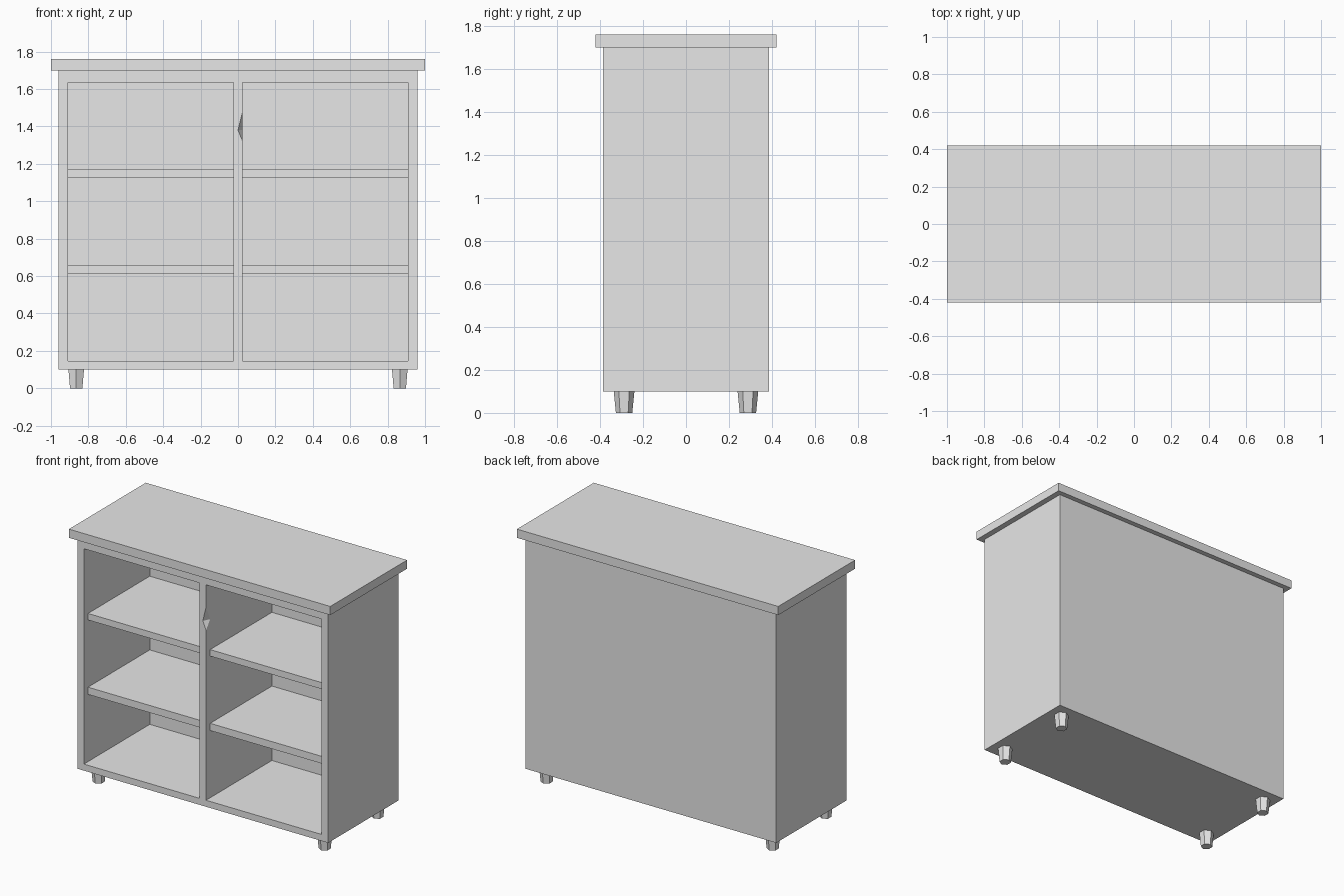
import bpy
import bmesh
from mathutils import Matrix, Vector

default = bpy.data.objects.get("Cube")
if default:
    bpy.data.objects.remove(default, do_unlink=True)

# One plain grey for everything
grey = bpy.data.materials.new("plain_grey")
grey.use_nodes = True
grey.diffuse_color = (0.8, 0.8, 0.8, 1)
grey.node_tree.nodes["Principled BSDF"].inputs["Base Color"].default_value = (0.8, 0.8, 0.8, 1)

# Main dimensions
BODY_X, BODY_Y = 0.96, 0.385
BODY_LOW, BODY_HIGH = 0.10, 1.70
OPEN_X, OPEN_LOW, OPEN_HIGH = 0.91, 0.145, 1.635
BACK_Y = 0.335
DIV_X = 0.025


def finish(bm, name):
    bmesh.ops.recalc_face_normals(bm, faces=bm.faces)
    mesh = bpy.data.meshes.new(name)
    bm.to_mesh(mesh)
    bm.free()
    mesh.materials.append(grey)
    obj = bpy.data.objects.new(name, mesh)
    bpy.context.collection.objects.link(obj)
    return obj


def box_mesh(low, high):
    low, high = Vector(low), Vector(high)
    bm = bmesh.new()
    matrix = Matrix.Translation((low + high) / 2) @ Matrix.Diagonal((*(high - low), 1))
    bmesh.ops.create_cube(bm, size=1, matrix=matrix)
    return bm


# Carcass: solid box with the front inset and pushed in to the back panel
bm = box_mesh((-BODY_X, -BODY_Y, BODY_LOW), (BODY_X, BODY_Y, BODY_HIGH))
bm.normal_update()
front = min(bm.faces, key=lambda f: f.calc_center_median().y)
bmesh.ops.inset_individual(bm, faces=[front], thickness=0.05)
middle = (BODY_LOW + BODY_HIGH) / 2
for v in front.verts:
    v.co.x = OPEN_X if v.co.x > 0 else -OPEN_X
    v.co.z = OPEN_HIGH if v.co.z > middle else OPEN_LOW
pushed = bmesh.ops.extrude_discrete_faces(bm, faces=[front])["faces"][0]
for v in pushed.verts:
    v.co.y = BACK_Y
finish(bm, "carcass")

# Overhanging top
finish(box_mesh((-1, -0.42, BODY_HIGH), (1, 0.42, 1.76)), "top_board")

# Shelves, set back a little from the front
for level, (low, high) in (("lower", (0.61, 0.66)), ("upper", (1.125, 1.17))):
    for side, x0, x1 in (("right", -OPEN_X, -DIV_X), ("left", DIV_X, OPEN_X)):
        finish(box_mesh((x0, -0.34, low), (x1, BACK_Y, high)), f"{level}_shelf_{side}")

# Divider with a small three-sided notch in its front edge
bm = bmesh.new()
y = -BODY_Y
fl, fr, tr, tl = [bm.verts.new((x, y, z)) for x, z in (
    (-DIV_X, OPEN_LOW), (DIV_X, OPEN_LOW), (DIV_X, OPEN_HIGH), (-DIV_X, OPEN_HIGH))]
bl, br, cr, cl = [bm.verts.new((v.co.x, BACK_Y, v.co.z)) for v in (fl, fr, tr, tl)]
notch_top = bm.verts.new((DIV_X, y, 1.48))
notch_mid = bm.verts.new((0, y, 1.38))
notch_low = bm.verts.new((DIV_X, y, 1.32))
notch_in = bm.verts.new((DIV_X, y + 0.045, 1.38))
for loop in ((fl, fr, notch_low, notch_mid, notch_top, tr, tl),
             (fr, br, cr, tr, notch_top, notch_in, notch_low),
             (notch_top, notch_mid, notch_in),
             (notch_mid, notch_low, notch_in),
             (fl, tl, cl, bl), (bl, cl, cr, br),
             (tl, tr, cr, cl), (fl, bl, br, fr)):
    bm.faces.new(loop)
finish(bm, "divider")

# Tapered six-sided feet
for side, sx in (("right", -1), ("left", 1)):
    for end, sy in (("front", -1), ("back", 1)):
        bm = bmesh.new()
        bmesh.ops.create_cone(bm, cap_ends=True, segments=6, radius1=0.038,
                              radius2=0.048, depth=BODY_LOW)
        foot = finish(bm, f"{end}_foot_{side}")
        foot.location = (sx * 0.865, sy * 0.288, BODY_LOW / 2)
